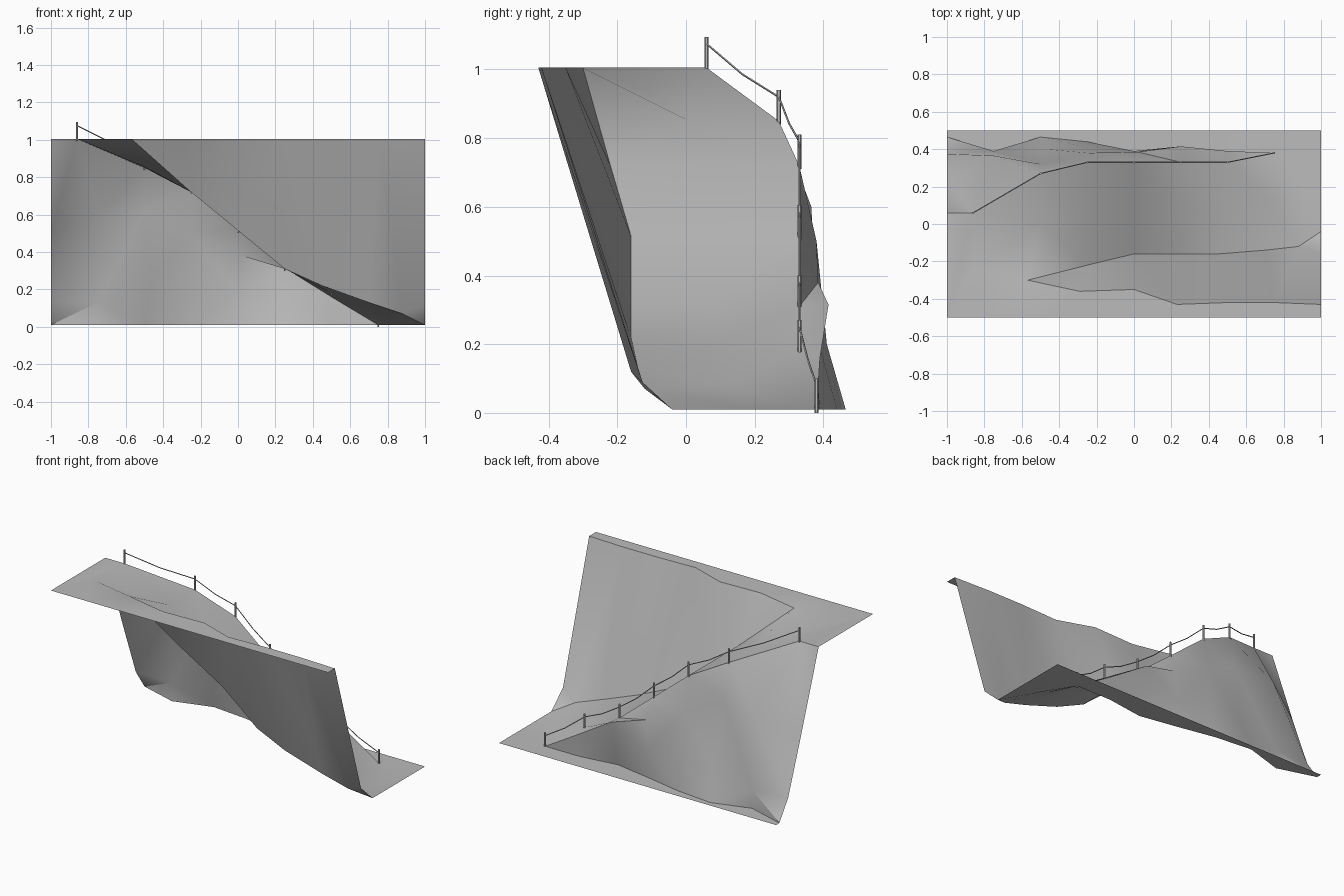
import bpy
import bmesh
from math import radians
from mathutils import Vector

default_cube = bpy.data.objects.get("Cube")
if default_cube:
    bpy.data.objects.remove(default_cube, do_unlink=True)

TOP, GROUND = 1.005, 0.01


def make_material(name, colour):
    material = bpy.data.materials.new(name)
    material.use_nodes = True
    material.diffuse_color = colour
    shader = material.node_tree.nodes["Principled BSDF"]
    shader.inputs["Base Color"].default_value = colour
    shader.inputs["Roughness"].default_value = 0.8
    return material


def finish(bm, name, material, smooth_angle=None):
    mesh = bpy.data.meshes.new(name)
    bm.to_mesh(mesh)
    bm.free()
    mesh.materials.append(material)
    part = bpy.data.objects.new(name, mesh)
    bpy.context.collection.objects.link(part)
    if smooth_angle:
        bpy.ops.object.select_all(action='DESELECT')
        part.select_set(True)
        bpy.context.view_layer.objects.active = part
        bpy.ops.object.shade_smooth_by_angle(angle=radians(smooth_angle))
    return part


def level(points, height):
    return [(x, y, height) for x, y in points]


def bridge(bm, near, far):
    """Triangulate the strip between two lines that both run along +x."""
    a = [bm.verts.new(p) for p in near]
    b = [bm.verts.new(p) for p in far]
    i = j = 0
    while i < len(a) - 1 or j < len(b) - 1:
        step_near = j == len(b) - 1 or (
            i < len(a) - 1 and a[i + 1].co.x <= b[j + 1].co.x)
        if step_near:
            corners = (a[i], a[i + 1], b[j])
            i += 1
        else:
            corners = (a[i], b[j + 1], b[j])
            j += 1
        p, q, r = (v.co for v in corners)
        if (q - p).cross(r - p).length > 1e-6:
            bm.faces.new(corners)


def add_rod(bm, start, end, radius, sides):
    start, end = Vector(start), Vector(end)
    axis = end - start
    matrix = axis.to_track_quat('Z', 'Y').to_matrix().to_4x4()
    matrix.translation = (start + end) / 2
    bmesh.ops.create_cone(bm, cap_ends=True, segments=sides, radius1=radius,
                          radius2=radius, depth=axis.length, matrix=matrix)


stone = make_material("grey stone", (0.5, 0.5, 0.5, 1.0))

# Lines that shape the terrain, from the high front to the low back
steps = [i / 4 for i in range(-4, 5)]
front_edge = level([(x, -0.5) for x in steps], TOP)
back_edge = level([(x, 0.5) for x in steps], GROUND)
landing = level([(-1, .06), (-.86, .06), (-.86, -.24)], TOP)
crest = level([(-.57, -.3), (-.29, -.36), (0, -.35), (.23, -.43),
               (.5, -.42), (.75, -.42), (1, -.43)], TOP)
ramp_inner = [crest[0], (-.25, -.22, .72), (0, -.16, .515), (.25, -.16, .31),
              (.45, -.16, .22), (.7, -.14, .13), (.88, -.12, .07),
              (1, -.04, GROUND)]
ramp_middle = [landing[2], (-.5, 0, .855), (-.25, .05, .72), (0, .08, .515),
               (.25, .08, .31), (.5, .08, .2), (.75, .12, .08),
               (.88, .17, GROUND)]
ramp_outer = [landing[1], (-.5, .27, .85), (-.25, .33, .72), (0, .33, .515),
              (.25, .33, .31), (.5, .33, .18), (.75, .38, GROUND)]
wall_ledge = [(-1, .24, .5), (-.75, .365, .6), (-.5, .32, .62),
              (-.25, .38, .5), (.02, .385, .38), (.25, .415, .315),
              (.5, .39, .16), ramp_outer[-1]]
wall_foot = [(-1, .375, .14), (-.75, .39, .13), (-.47, .4, .21),
             (-.25, .41, .2), (0, .39, .19), (.25, .38, .15),
             (.5, .385, .08), ramp_outer[-1]]
wall_base = level([(-1, .465), (-.75, .39), (-.5, .465), (-.25, .44),
                   (0, .39), (.25, .345), (.5, .38), (.75, .38)], GROUND)

# Terrain surface: plateau, upper cliff, ramp, lower cliff and low ground
terrain = bmesh.new()
cliff_side = [(1, -.16, .12)]
strips = [
    (front_edge, landing + crest),
    (crest + cliff_side, ramp_inner),
    (landing[2:] + ramp_inner, ramp_middle),
    (ramp_middle, ramp_outer),
    (landing[:1] + ramp_outer, wall_ledge),
    (wall_ledge, wall_foot),
    (wall_foot, wall_base),
    (wall_base + [ramp_middle[-1], ramp_inner[-1]], back_edge),
]
for near, far in strips:
    bridge(terrain, near, far)
bmesh.ops.remove_doubles(terrain, verts=terrain.verts[:], dist=0.001)
loose = [v for v in terrain.verts if not v.link_faces]
bmesh.ops.delete(terrain, geom=loose, context='VERTS')
finish(terrain, "cliff_terrain", stone, 35)

# Railing posts along the outer edge of the ramp
POST_HEIGHT = 0.09
posts = bmesh.new()
for x, y, z in ramp_outer:
    add_rod(posts, (x, y, z - 0.01), (x, y, z + POST_HEIGHT), 0.006, 6)
finish(posts, "railing_posts", stone)

# Slack rope from post to post
rope = bmesh.new()
ties = [Vector(p) + Vector((0, 0, POST_HEIGHT - 0.02)) for p in ramp_outer]
for start, end in zip(ties, ties[1:]):
    sag = (start + end) / 2 - Vector((0, 0, 0.012))
    add_rod(rope, start, sag, 0.003, 5)
    add_rod(rope, sag, end, 0.003, 5)
finish(rope, "railing_rope", stone)
